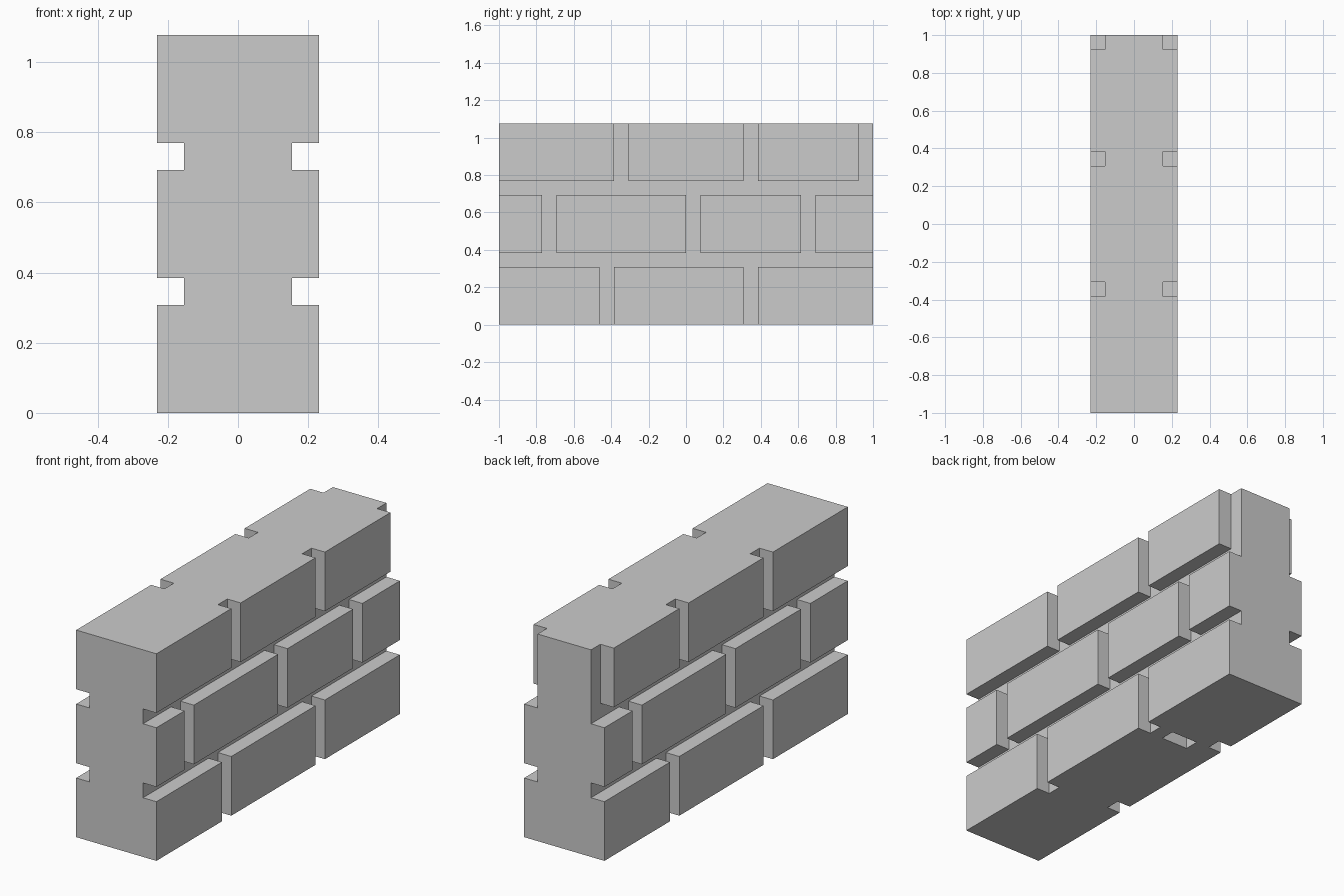
import bpy, bmesh
from mathutils import Matrix, Vector

if "Cube" in bpy.data.objects:
    bpy.data.objects.remove(bpy.data.objects["Cube"])

U = 1 / 13  # one mortar width; everything sits on this grid


def add_box(bm, lo, hi):
    """Add a box between two corners given in grid units."""
    lo, hi = Vector(lo) * U, Vector(hi) * U
    m = Matrix.Translation((lo + hi) / 2) @ Matrix.Diagonal((hi - lo).to_4d())
    m[3][3] = 1
    bmesh.ops.create_cube(bm, size=1, matrix=m)


def make_object(name, bm):
    mesh = bpy.data.meshes.new(name)
    bm.to_mesh(mesh)
    bm.free()
    ob = bpy.data.objects.new(name, mesh)
    bpy.context.collection.objects.link(ob)
    return ob


# Solid wall block
bm = bmesh.new()
add_box(bm, (-3, -13, 0), (3, 13, 14))
wall = make_object("brick_wall", bm)

# Mortar joints: (z low, z high, start of each vertical joint on the right side)
rows = [(-1, 4.5, (-6, 4)), (4.5, 9.5, (-10, 0, 8)), (9.5, 15, (-5, 4, 12))]
bm = bmesh.new()
for side in (1, -1):
    x0, x1 = sorted((2 * side, 4 * side))
    for z in (4, 9):
        add_box(bm, (x0, -14, z), (x1, 14, z + 1))
    for i, (z0, z1, joints) in enumerate(rows):
        for y in joints:
            # the lower two rows are turned end for end on the left side
            if side < 0 and i < 2:
                y = -y - 1
            end = y + (2 if y == 12 else 1)
            add_box(bm, (x0, y, z0), (x1, end, z1))

# Small pocket in the underside
add_box(bm, (-1, 4, -1), (1, 5, 4))
cutter = make_object("mortar_cutter", bm)
cutter.hide_render = True

# Cut the joints out of the wall
mod = wall.modifiers.new("joints", "BOOLEAN")
mod.operation = "DIFFERENCE"
mod.solver = "EXACT"
mod.use_self = True
mod.object = cutter
bpy.context.view_layer.objects.active = wall
wall.select_set(True)
bpy.ops.object.modifier_apply(modifier=mod.name)
bpy.data.objects.remove(cutter)
